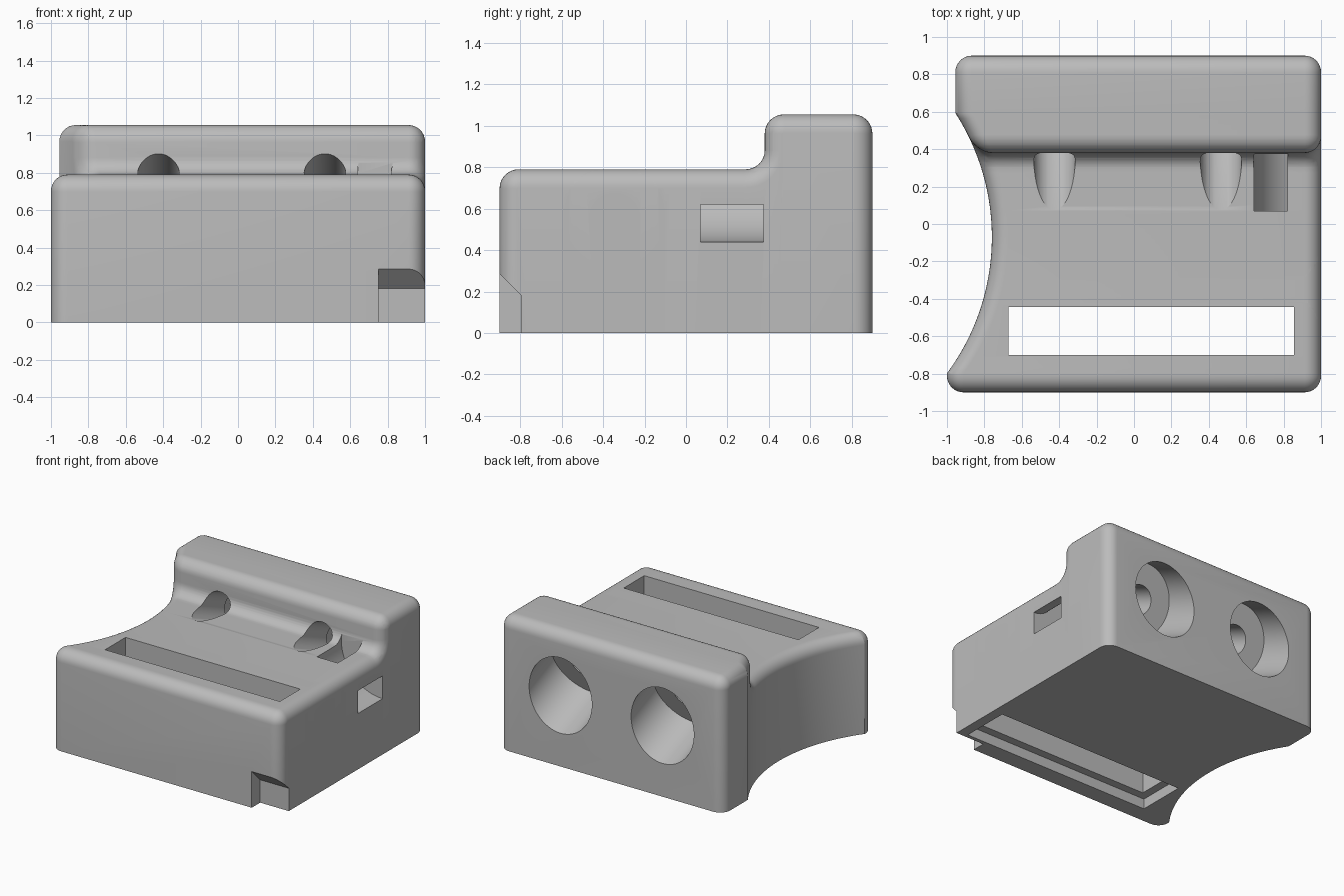
import bpy, bmesh, math
from mathutils import Vector

if "Cube" in bpy.data.objects:
    bpy.data.objects.remove(bpy.data.objects["Cube"])

CORNER, ROLL, SEG = 0.092, 0.088, 8

grey = bpy.data.materials.new("plain_grey")
grey.diffuse_color = (0.5, 0.5, 0.5, 1)
grey.use_nodes = True
grey.node_tree.nodes["Principled BSDF"].inputs["Base Color"].default_value = grey.diffuse_color


def make_object(name, bm):
    bmesh.ops.recalc_face_normals(bm, faces=bm.faces[:])
    mesh = bpy.data.meshes.new(name)
    bm.to_mesh(mesh)
    bm.free()
    obj = bpy.data.objects.new(name, mesh)
    bpy.context.collection.objects.link(obj)
    mesh.materials.append(grey)
    return obj


def arc(cy, cz, a0, a1, sign=1):
    """Profile corner as (y, z, outward normal y, outward normal z)."""
    out = []
    for i in range(SEG + 1):
        a = math.radians(a0 + (a1 - a0) * i / SEG)
        c, s = math.cos(a), math.sin(a)
        out.append((cy + CORNER * c, cz + CORNER * s, sign * c, sign * s))
    return out


def left_edge(y):
    """Left wall: a scooped arc between two straight ends."""
    scoop = -1.985 + math.sqrt(1.225 ** 2 - (y + 0.07) ** 2)
    return max(scoop, -1.0 if y < 0 else -0.955)


# Body: stepped side profile, inset towards both ends for rolled edges
C = CORNER
profile = [(-0.9, 0, -1, 0)]
profile += arc(-0.9 + C, 0.79 - C, 180, 90)
profile += arc(0.38 - C, 0.79 + C, -90, 0, -1)
profile += arc(0.38 + C, 1.055 - C, 180, 90)
profile += arc(0.9 - C, 1.055 - C, 90, 0)
profile += [(0.9, 0, 1, 0)]

right = []
for j in range(SEG + 1):
    t = math.pi / 2 * j / SEG
    right.append((1 - ROLL + ROLL * math.cos(t), ROLL * (1 - math.sin(t))))
columns = [(-x, s) for x, s in right] + right[::-1]

bm = bmesh.new()
grid = [[bm.verts.new((x, y - s * ny, z - s * nz)) for y, z, ny, nz in profile]
        for x, s in columns]
for a, b in zip(grid, grid[1:]):
    for i in range(len(profile) - 1):
        bm.faces.new((a[i], a[i + 1], b[i + 1], b[i]))
bm.faces.new(grid[0])
bm.faces.new(grid[-1])
bm.faces.new([g[0] for g in grid] + [g[-1] for g in reversed(grid)])

# Slice across the depth, then push the left end in to form the scoop
for i in range(49):
    y = -0.798 + 1.391 * i / 48
    bmesh.ops.bisect_plane(bm, geom=bm.verts[:] + bm.edges[:] + bm.faces[:],
                           dist=1e-5, plane_co=(0, y, 0), plane_no=(0, 1, 0))
for v in bm.verts:
    if v.co.x < 0:
        v.co.x += left_edge(v.co.y) + 1
body = make_object("clamp_body", bm)


def prism(name, points, lo, hi, axis=0):
    """Extrude a yz (axis 0) or xz (axis 1) outline."""
    bm = bmesh.new()
    rings = [[bm.verts.new((h, p, q) if axis == 0 else (p, h, q)) for p, q in points]
             for h in (lo, hi)]
    n = len(points)
    for i in range(n):
        k = (i + 1) % n
        bm.faces.new((rings[0][i], rings[0][k], rings[1][k], rings[1][i]))
    bm.faces.new(rings[0])
    bm.faces.new(rings[1])
    return make_object(name, bm)


def box(name, x0, x1, y0, y1, z0, z1):
    return prism(name, [(y0, z0), (y1, z0), (y1, z1), (y0, z1)], x0, x1)


def rod(name, origin, direction, t0, t1, radius):
    """Cylinder along a direction between two distances from the origin."""
    d = Vector(direction).normalized()
    bm = bmesh.new()
    bmesh.ops.create_cone(bm, cap_ends=True, segments=64, radius1=radius,
                          radius2=radius, depth=t1 - t0)
    turn = d.to_track_quat('Z', 'Y')
    for v in bm.verts:
        v.co = turn @ v.co + Vector(origin) + d * (t0 + t1) / 2
    return make_object(name, bm)


cutters = [
    # Through slot with a wider recess underneath
    box("slot_cutter", -0.67, 0.855, -0.70, -0.445, -0.1, 1.0),
    box("slot_recess_cutter", -0.735, 0.92, -0.765, -0.38, -0.1, 0.08),
    # Front corner notch with a sloping roof
    prism("notch_cutter", [(-1.0, -0.1), (-0.795, -0.1), (-0.795, 0.18), (-1.0, 0.385)],
          0.75, 1.1),
]

# Sloping bolt holes: wide from the back, narrow out over the deck
rise = math.radians(23)
up = (0, -math.cos(rise), math.sin(rise))
for side, x in (("left", -0.425), ("right", 0.465)):
    cutters.append(rod(side + "_bolt_head_cutter", (x, 0.9, 0.56), up, -0.3, 0.32, 0.274))
    cutters.append(rod(side + "_bolt_shaft_cutter", (x, 0.9, 0.56), up, 0.2, 1.1, 0.111))

# Tilted blind hole with a flat seat on the right side
dip = math.radians(12)
inward = (-math.cos(dip), 0, -math.sin(dip))
cutters.append(rod("seat_cutter", (0.95, -0.345, 0.555), inward, -0.3, 0, 0.245))
cutters.append(rod("side_hole_cutter", (0.955, -0.345, 0.54), inward, -0.2, 0.88, 0.125))

# Curved strap channel from the deck round to the right side
angles = [math.radians(150 + 140 * i / 32) for i in range(33)]
ring = [(1 + 0.36 * math.cos(a), 0.8 + 0.36 * math.sin(a)) for a in angles]
ring += [(1 + 0.18 * math.cos(a), 0.8 + 0.18 * math.sin(a)) for a in reversed(angles)]
cutters.append(prism("strap_channel_cutter", ring, 0.07, 0.375, 1))

# Cut everything out of the body
bpy.context.view_layer.objects.active = body
body.select_set(True)
for cutter in cutters:
    cutter.hide_render = True
    mod = body.modifiers.new("cut", 'BOOLEAN')
    mod.operation = 'DIFFERENCE'
    mod.solver = 'EXACT'
    mod.object = cutter
    bpy.ops.object.modifier_apply(modifier=mod.name)
for cutter in cutters:
    bpy.data.objects.remove(cutter, do_unlink=True)

bpy.ops.object.shade_smooth_by_angle(angle=math.radians(28))
